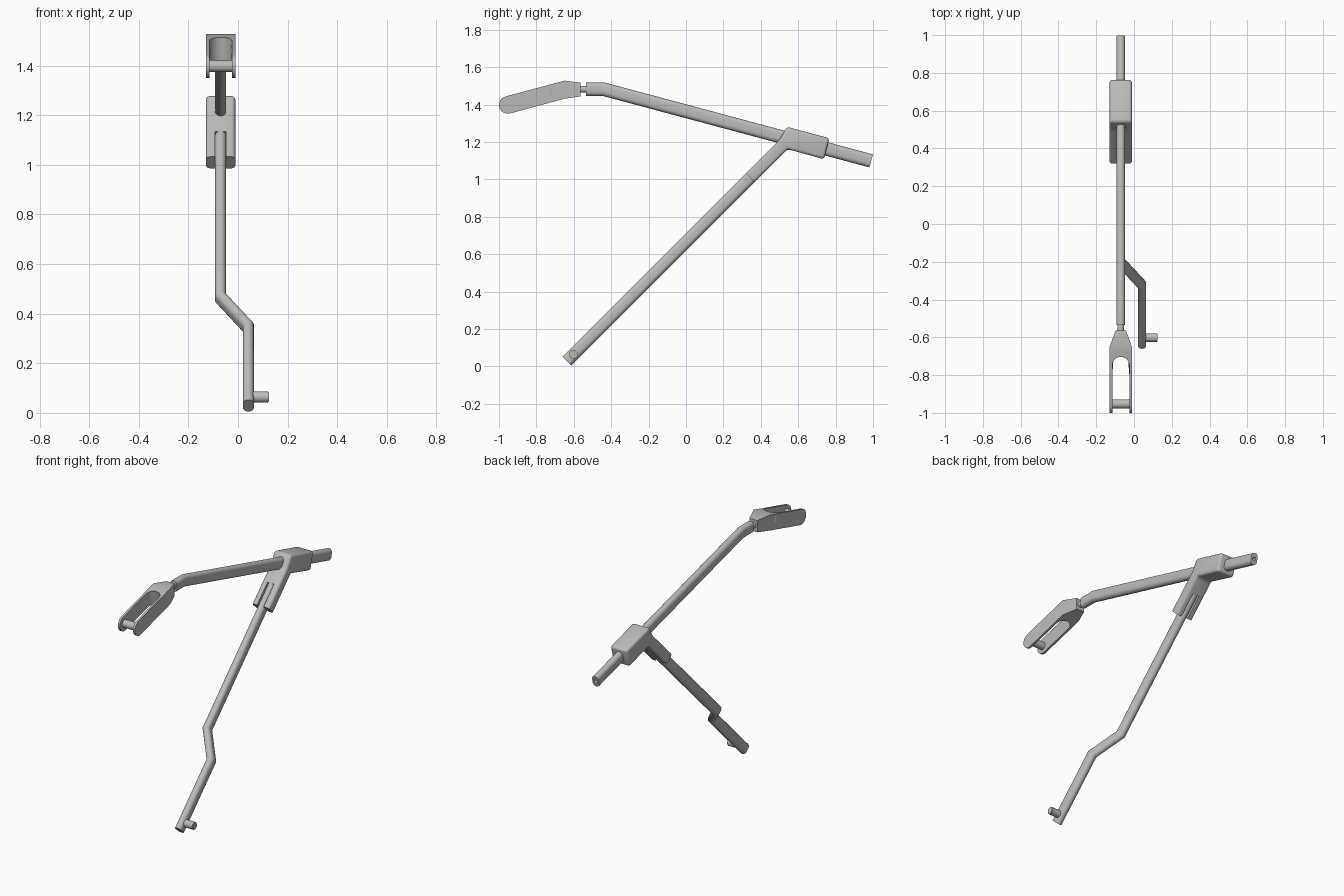
import bpy, bmesh, math
from mathutils import Vector, Matrix

cube = bpy.data.objects.get("Cube")
if cube:
    bpy.data.objects.remove(cube, do_unlink=True)

GREY = (0.5, 0.5, 0.5, 1)
mat = bpy.data.materials.new("plain grey")
mat.use_nodes = True
mat.diffuse_color = GREY
mat.node_tree.nodes["Principled BSDF"].inputs["Base Color"].default_value = GREY

AXIS_X = -0.07            # plane of the upper rod
TILT = math.radians(15)
HALF = 0.059              # half width of the fork and the clamp


def finish(name, bm):
    bmesh.ops.recalc_face_normals(bm, faces=bm.faces)
    mesh = bpy.data.meshes.new(name)
    bm.to_mesh(mesh)
    bm.free()
    obj = bpy.data.objects.new(name, mesh)
    bpy.context.collection.objects.link(obj)
    mesh.materials.append(mat)
    return obj


def smooth(obj):
    bpy.ops.object.select_all(action="DESELECT")
    obj.select_set(True)
    bpy.context.view_layer.objects.active = obj
    bpy.ops.object.shade_smooth_by_angle(angle=math.radians(35))


def sweep(name, path, width, height, up_hint, bore=0):
    """Mitred rod with a rounded oblong section, optionally bored at its far end."""
    path = [Vector(p) for p in path]
    steps, r = 10, width / 2
    angles = [math.pi * i / steps for i in range(steps + 1)]
    angles += [a + math.pi for a in angles]
    shift = height / 2 - r
    section = [(r * math.cos(a), r * math.sin(a) + (shift if i <= steps else -shift))
               for i, a in enumerate(angles)]
    tangents = [(b - a).normalized() for a, b in zip(path, path[1:])]
    bm = bmesh.new()
    rings = []
    for i, p in enumerate(path):
        t = tangents[max(i - 1, 0)]
        n = (t + tangents[min(i, len(tangents) - 1)]).normalized()
        side = t.cross(Vector(up_hint)).normalized()
        up = side.cross(t)
        ring = []
        for a, b in section:
            offset = side * a + up * b
            ring.append(bm.verts.new(p + offset - t * (offset.dot(n) / t.dot(n))))
        rings.append(ring)
    if bore:
        for depth in (0, 0.06):
            rings.append([bm.verts.new(path[-1] - t * depth + side * a * bore / r
                                       + up * math.sin(angles[i]) * bore * 1.001)
                          for i, (a, b) in enumerate(section)])
    for r1, r2 in zip(rings, rings[1:]):
        for i in range(len(r1)):
            j = (i + 1) % len(r1)
            bm.faces.new((r1[i], r1[j], r2[j], r2[i]))
    bm.faces.new(rings[0])
    bm.faces.new(rings[-1])
    bmesh.ops.remove_doubles(bm, verts=bm.verts, dist=0.00001)
    obj = finish(name, bm)
    smooth(obj)
    return obj


def cylinder(name, start, end, radius, chamfer=0):
    start, end = Vector(start), Vector(end)
    bm = bmesh.new()
    rot = (end - start).to_track_quat("Z", "Y").to_matrix().to_4x4()
    bmesh.ops.create_cone(bm, cap_ends=True, segments=24, radius1=radius, radius2=radius,
                          depth=(end - start).length,
                          matrix=Matrix.Translation((start + end) / 2) @ rot)
    if chamfer:
        rims = [e for e in bm.edges if any(len(f.verts) > 4 for f in e.link_faces)]
        bmesh.ops.bevel(bm, geom=rims, offset=chamfer, segments=2, affect="EDGES")
    obj = finish(name, bm)
    smooth(obj)


def prism(outline, half, axis):
    """Closed outline of points extruded both ways along an axis."""
    bm = bmesh.new()
    axis = Vector(axis)
    base = [bm.verts.new(Vector(p) - axis * half) for p in outline]
    face = bm.faces.new(base)
    out = bmesh.ops.extrude_face_region(bm, geom=[face])
    moved = [v for v in out["geom"] if isinstance(v, bmesh.types.BMVert)]
    bmesh.ops.translate(bm, verts=moved, vec=axis * half * 2)
    return bm


def cut(obj, cutter):
    mod = obj.modifiers.new("slot", "BOOLEAN")
    mod.operation = "DIFFERENCE"
    mod.solver = "EXACT"
    mod.object = cutter
    cutter.hide_render = True
    deps = bpy.context.evaluated_depsgraph_get()
    mesh = bpy.data.meshes.new_from_object(obj.evaluated_get(deps))
    obj.modifiers.clear()
    obj.data = mesh
    bpy.data.objects.remove(cutter, do_unlink=True)
    smooth(obj)


# Upper rod with its bend, and the thin neck joining it to the fork
sweep("upper_rod", [(AXIS_X, -0.535, 1.482), (AXIS_X, -0.44, 1.482), (AXIS_X, 0.99, 1.099)],
      0.045, 0.072, (0, 0, 1), bore=0.011)
cylinder("neck", (AXIS_X, -0.58, 1.482), (AXIS_X, -0.52, 1.482), 0.018)

# Fork: tilted round-ended body, tapered to the neck, then slotted
tip = Vector((AXIS_X, -0.953, 1.398))
outline = [(AXIS_X, -0.563, 1.517), (AXIS_X, -0.65, 1.528)]
for i in range(13):
    a = math.pi / 2 + TILT + math.pi * i / 12
    outline.append(tip + Vector((0, math.cos(a), math.sin(a))) * 0.047)
outline += [(AXIS_X, -0.65, 1.431), (AXIS_X, -0.563, 1.444)]
bm = prism(outline, HALF, (1, 0, 0))
for v in bm.verts:
    if v.co.y > -0.6:
        v.co.x = AXIS_X + (v.co.x - AXIS_X) * 0.47
fork = finish("fork", bm)

along = Vector((0, -math.cos(TILT), -math.sin(TILT)))
across = Vector((0, -math.sin(TILT), math.cos(TILT)))
slot_r = 0.045
centre = tip - along * 0.226
slot = [centre + Vector((slot_r * math.cos(a), 0, 0)) - along * slot_r * math.sin(a)
        for a in (math.pi * i / 16 for i in range(17))]
slot += [slot[-1] + along * 0.5, slot[0] + along * 0.5]
cut(fork, finish("fork_slot_cutter", prism(slot, 0.2, across)))
cylinder("fork_pin", tip - Vector((0.05, 0, 0)), tip + Vector((0.05, 0, 0)), 0.024)

# Clamp: sliding block and angled arm in one rounded profile
profile = [(0.32, 1.033), (0.50, 1.213), (0.54, 1.281), (0.767, 1.22),
           (0.738, 1.108), (0.543, 1.162), (0.367, 0.986)]
bm = prism([(AXIS_X, y, z) for y, z in profile], HALF, (1, 0, 0))
edges = [e for e in bm.edges if not all(v.co.y < 0.4 for v in e.verts)]
arm_sides = [e for e in bm.edges if all(v.co.y < 0.4 for v in e.verts)
             and abs(e.verts[0].co.x - e.verts[1].co.x) < 0.01]
assert len(arm_sides) == 2
bmesh.ops.bevel(bm, geom=edges, offset=0.016, segments=4, profile=0.5, affect="EDGES",
                clamp_overlap=True)
clamp = finish("clamp", bm)
direction, normal = Vector((0, 1, 1)).normalized(), Vector((0, -1, 1)).normalized()
mouth = Vector((AXIS_X, 0.343, 1.009))
side = Vector((0.0225, 0, 0))
slot = [mouth + s * side + direction * d
        for s, d in ((-1, -0.1), (1, -0.1), (1, 0.145), (-1, 0.145))]
cut(clamp, finish("clamp_slot_cutter", prism(slot, 0.1, normal)))

# Lower rod with its sideways jog, and the foot pin
LOW_X = 0.042
sweep("lower_rod", [(LOW_X, -0.637, 0.029), (LOW_X, -0.322, 0.344),
                    (AXIS_X, -0.202, 0.464), (AXIS_X, 0.45, 1.116)],
      0.044, 0.067, (0, -1, 1))
cylinder("foot_pin", (LOW_X, -0.602, 0.064), (0.125, -0.602, 0.064), 0.023, chamfer=0.004)
